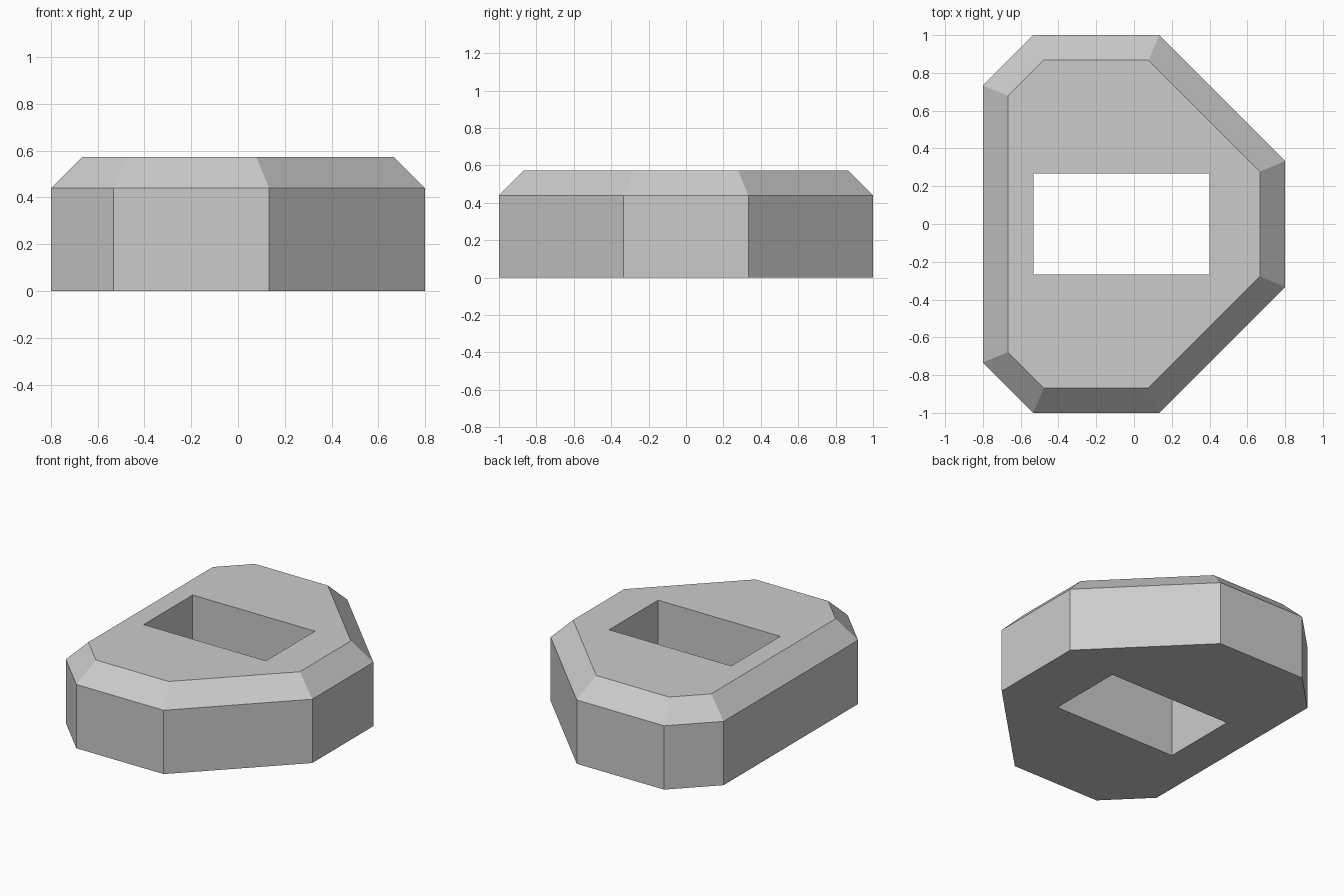
import bpy
import bmesh
import math

default = bpy.data.objects.get("Cube")
if default:
    bpy.data.objects.remove(default, do_unlink=True)

WALL_TOP, TOP, BEVEL = 0.44, 0.573, 0.133


def clipped_outline(inset):
    """Rectangle with 45 degree corners, moved inwards evenly by inset."""
    slide = inset * math.tan(math.radians(22.5))
    half = [(0.8 - inset, 0.333 - slide), (0.133 - slide, 1 - inset),
            (-0.533 + slide, 1 - inset), (-0.8 + inset, 0.733 - slide)]
    return half + [(x, -y) for x, y in reversed(half)]


def add_ring(bm, outline, z):
    verts = [bm.verts.new((x, y, z)) for x, y in outline]
    edges = [bm.edges.new((a, b)) for a, b in zip(verts, verts[1:] + verts[:1])]
    return verts, edges


def join_rings(bm, lower, upper):
    for i in range(len(lower)):
        j = (i + 1) % len(lower)
        bm.faces.new((lower[i], lower[j], upper[j], upper[i]))


bm = bmesh.new()

# Outer wall and sloped rim
base, base_edges = add_ring(bm, clipped_outline(0), 0)
shoulder, _ = add_ring(bm, clipped_outline(0), WALL_TOP)
rim, rim_edges = add_ring(bm, clipped_outline(BEVEL), TOP)
join_rings(bm, base, shoulder)
join_rings(bm, shoulder, rim)

# Rectangular hole through the block
slot = [(0.4, -0.267), (0.4, 0.267), (-0.533, 0.267), (-0.533, -0.267)]
slot_low, slot_low_edges = add_ring(bm, slot, 0)
slot_high, slot_high_edges = add_ring(bm, slot, TOP)
join_rings(bm, slot_low, slot_high)

# Flat top and underside around the hole
for edges in (base_edges + slot_low_edges, rim_edges + slot_high_edges):
    bmesh.ops.triangle_fill(bm, edges=edges, use_beauty=True, use_dissolve=False)
bmesh.ops.recalc_face_normals(bm, faces=bm.faces)

mesh = bpy.data.meshes.new("clipped_block")
bm.to_mesh(mesh)
bm.free()
block = bpy.data.objects.new("clipped_block", mesh)
bpy.context.collection.objects.link(block)

# Plain grey material
grey = bpy.data.materials.new("light_grey")
grey.use_nodes = True
colour = (0.6, 0.6, 0.6, 1)
grey.diffuse_color = colour
grey.node_tree.nodes["Principled BSDF"].inputs["Base Color"].default_value = colour
mesh.materials.append(grey)
